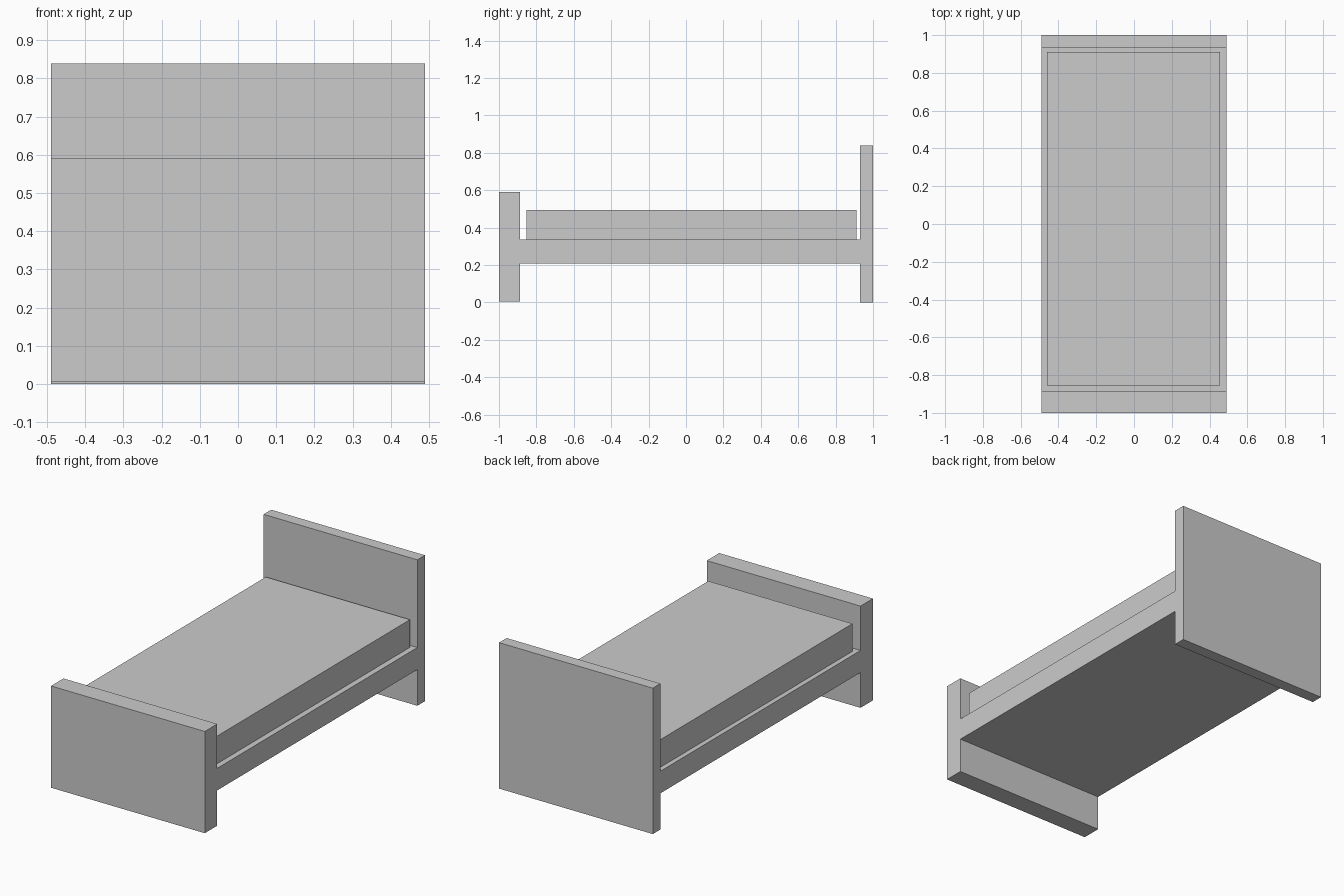
import bpy

if "Cube" in bpy.data.objects:
    bpy.data.objects.remove(bpy.data.objects["Cube"])


def box(name, x, y, z):
    """Box spanning the (min, max) ranges on each axis."""
    spans = (x, y, z)
    bpy.ops.mesh.primitive_cube_add(size=1, location=[(a + b) / 2 for a, b in spans])
    ob = bpy.context.object
    ob.name = name
    ob.scale = [b - a for a, b in spans]
    bpy.ops.object.transform_apply(location=False, rotation=False, scale=True)
    return ob


WIDTH = (-0.489, 0.489)
FOOT_Y, HEAD_Y = -0.887, 0.931   # inner faces of the end boards
BASE_TOP = 0.335

# End boards, reaching the floor
box("headboard", WIDTH, (HEAD_Y, 1.0), (0.0, 0.839))
box("footboard", WIDTH, (-1.0, FOOT_Y), (0.005, 0.59))

# Solid bed base between the boards
box("bed_base", WIDTH, (FOOT_Y, HEAD_Y), (0.208, BASE_TOP))

# Mattress, slightly inset from the base edges
box("mattress", (-0.461, 0.456), (-0.854, 0.911), (BASE_TOP, 0.494))
